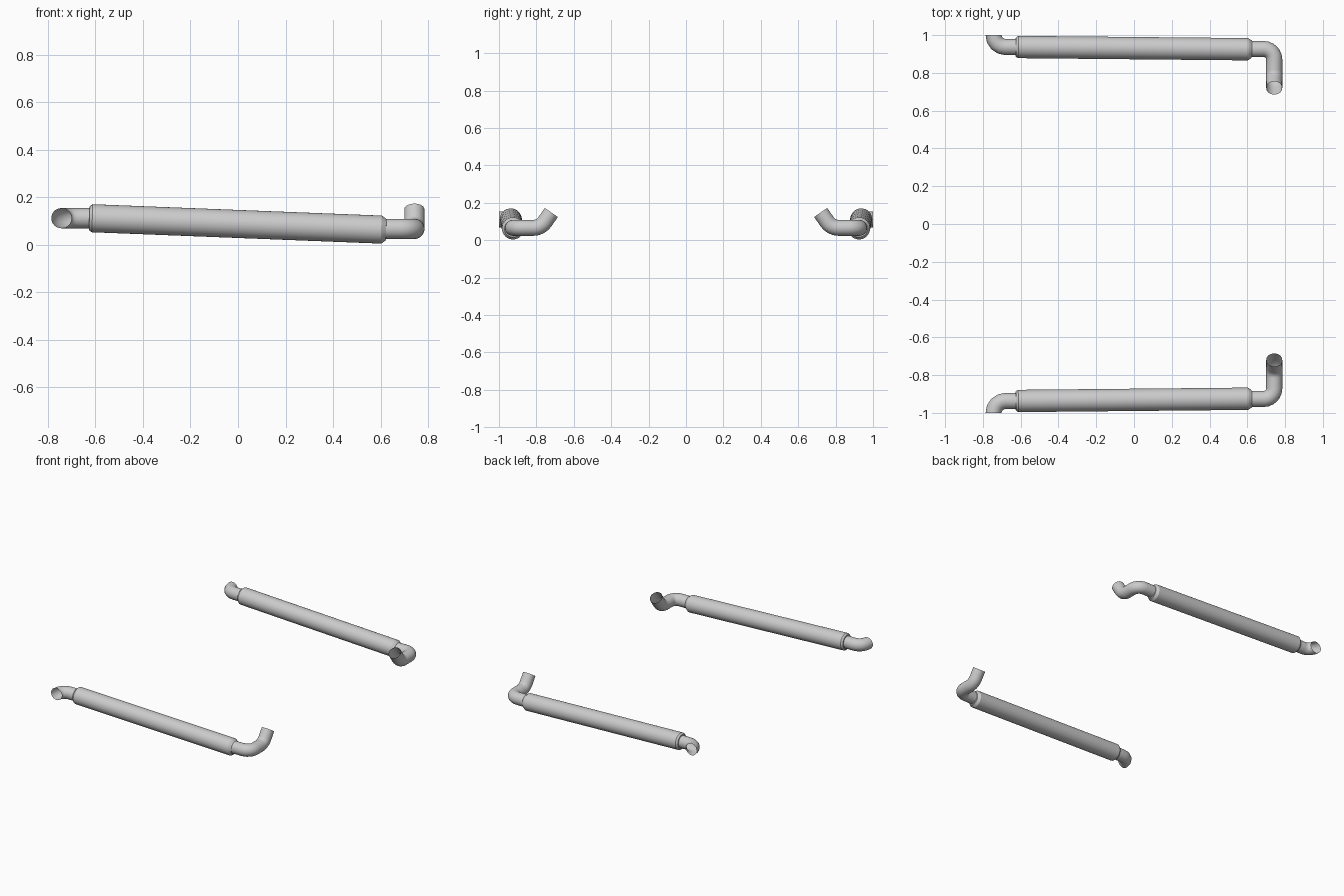
import bpy, math
from mathutils import Vector, Quaternion

if "Cube" in bpy.data.objects:
    bpy.data.objects.remove(bpy.data.objects["Cube"])

SIDES = 32


def rounded_path(corners, radii, steps=5):
    """Polyline whose inner corners are replaced by circular arcs."""
    pts = [Vector(c) for c in corners]
    path = [pts[0]]
    for i, r in enumerate(radii, start=1):
        a = (pts[i - 1] - pts[i]).normalized()
        b = (pts[i + 1] - pts[i]).normalized()
        half = a.angle(b) / 2
        centre = pts[i] + (a + b).normalized() * r / math.sin(half)
        start = pts[i] + a * r / math.tan(half) - centre
        axis = (-a).cross(b).normalized()
        turn = math.pi - 2 * half
        for k in range(steps + 1):
            path.append(centre + Quaternion(axis, turn * k / steps) @ start)
    # skip a doubled point where an arc ends at the path end
    if (path[-1] - pts[-1]).length > 0.003:
        path.append(pts[-1])
    return path


def sweep(name, path, radii, start_dir=None, end_dir=None):
    """Round open tube along a path, one radius per point, mirrored in y."""
    n = len(path)
    verts, faces = [], []
    old = None
    for i, p in enumerate(path):
        if i == 0:
            d = Vector(start_dir) if start_dir else path[1] - p
        elif i == n - 1:
            d = Vector(end_dir) if end_dir else p - path[-2]
        else:
            d = (p - path[i - 1]).normalized() + (path[i + 1] - p).normalized()
        d.normalize()
        if old is None:
            u = d.orthogonal().normalized()
        else:
            u = old.rotation_difference(d) @ u
        old = d
        v = d.cross(u)
        for k in range(SIDES):
            t = 2 * math.pi * k / SIDES
            verts.append(p + (u * math.cos(t) + v * math.sin(t)) * radii[i])
    for i in range(n - 1):
        for k in range(SIDES):
            j = (k + 1) % SIDES
            faces.append((i * SIDES + k, i * SIDES + j,
                          (i + 1) * SIDES + j, (i + 1) * SIDES + k))
    mesh = bpy.data.meshes.new(name)
    mesh.from_pydata(verts, [], faces)
    obj = bpy.data.objects.new(name, mesh)
    bpy.context.collection.objects.link(obj)
    mirror = obj.modifiers.new("other_side", 'MIRROR')
    mirror.use_axis = (False, True, False)
    bpy.ops.object.select_all(action='DESELECT')
    obj.select_set(True)
    bpy.context.view_layer.objects.active = obj
    bpy.ops.object.shade_smooth_by_angle(angle=math.radians(32))
    return obj


PIPE = 0.0425
LEFT = Vector((-0.62, -0.937, 0.111))
RIGHT = Vector((0.614, -0.925, 0.0625))

# thick straight step tube, chamfered at both ends down to the thin pipe
axis = (RIGHT - LEFT).normalized()
stations = [(LEFT, -0.007, PIPE - 0.004), (LEFT, -0.006, 0.050), (LEFT, 0.006, 0.059),
            (RIGHT, -0.010, 0.059), (RIGHT, 0.009, 0.046), (RIGHT, 0.010, PIPE - 0.004)]
sweep("step_tube", [c + axis * t for c, t, r in stations], [r for c, t, r in stations])

# left bracket: short elbow turning outwards
p = rounded_path([(-0.61, -0.937, 0.111), (-0.7435, -0.937, 0.111), (-0.7435, -1.0, 0.111)],
                 [0.0625], 4)
p[-1].y = -1.0
sweep("left_bracket", p, [PIPE] * len(p), end_dir=(0, -1, 0))

# right bracket: turns inwards, then bends upwards
p = rounded_path([(0.605, -0.926, 0.066), (0.7425, -0.926, 0.066),
                  (0.7425, -0.777, 0.066), (0.7425, -0.720, 0.148)], [0.055, 0.075], 6)
sweep("right_bracket", p, [PIPE] * len(p))
